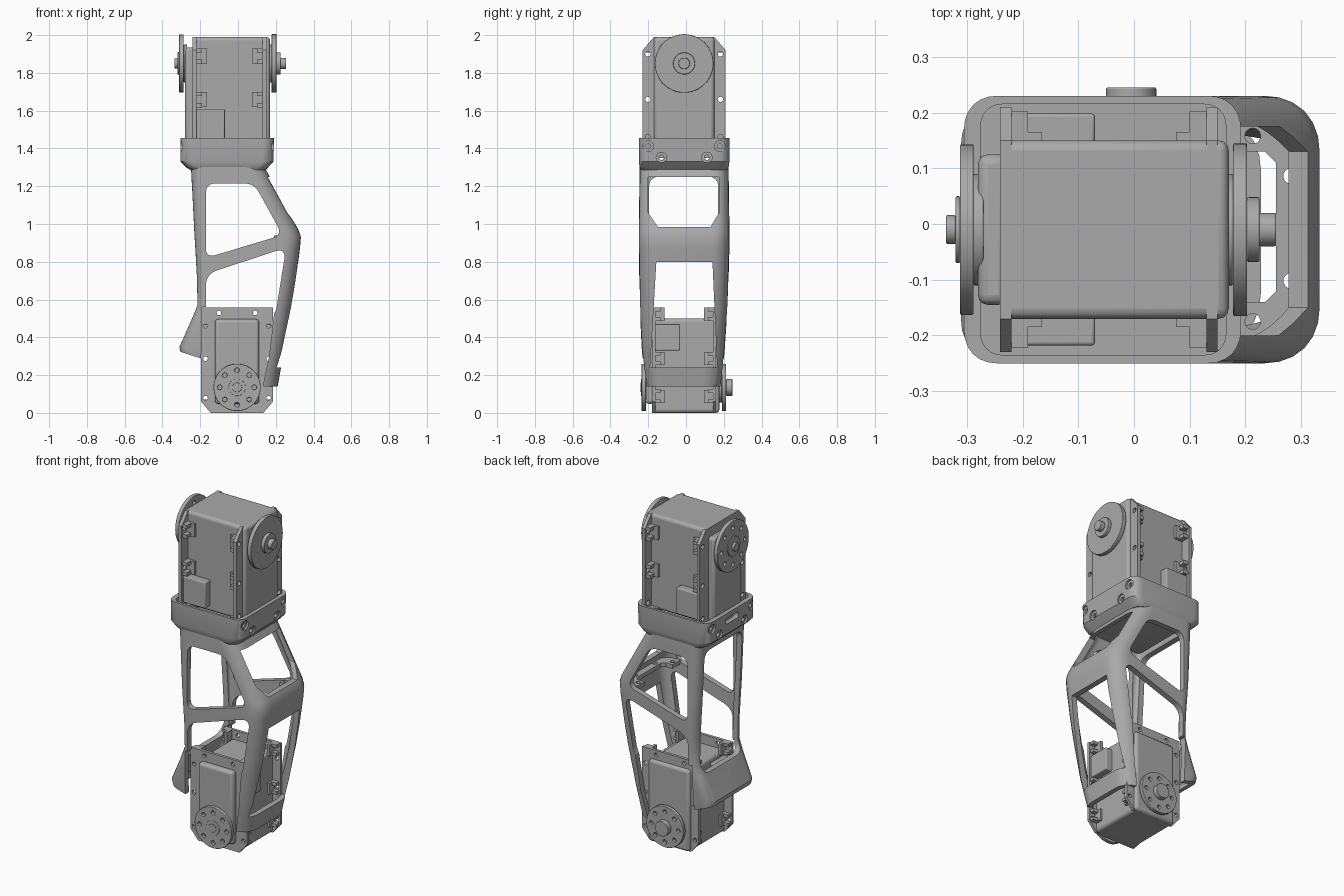
import bpy, bmesh
from math import sin, cos, pi, radians
from mathutils import Matrix, Vector

if "Cube" in bpy.data.objects:
    bpy.data.objects.remove(bpy.data.objects["Cube"])

grey = bpy.data.materials.new("plain grey")
grey.use_nodes = True
grey.diffuse_color = (0.4, 0.4, 0.4, 1)
grey.node_tree.nodes["Principled BSDF"].inputs["Base Color"].default_value = (0.4, 0.4, 0.4, 1)


# ---------- profiles ----------
def rect(a0, a1, b0, b1):
    return [(a0, b0), (a1, b0), (a1, b1), (a0, b1)]


def circle(a, b, r, n=32):
    return [(a + r * cos(2 * pi * i / n), b + r * sin(2 * pi * i / n)) for i in range(n)]


def rounded(points, radius, steps=6):
    """Round every corner; radius is one number or one per corner."""
    out, n = [], len(points)
    for i in range(n):
        p, q, s = Vector(points[i]), Vector(points[i - 1]), Vector(points[(i + 1) % n])
        r = radius[i] if isinstance(radius, (list, tuple)) else radius
        a = p + (q - p).normalized() * min(r, 0.45 * (q - p).length)
        b = p + (s - p).normalized() * min(r, 0.45 * (s - p).length)
        for k in range(steps + 1):
            t = k / steps
            w = 2 * t * (1 - t) * 0.83   # weight pulls the curve close to an arc
            out.append(tuple((a * (1 - t) ** 2 + p * w + b * t ** 2) / ((1 - t) ** 2 + w + t ** 2)))
    return out


# ---------- solids ----------
def place(axis, a, b, t):
    return {"x": (t, a, b), "y": (a, t, b), "z": (a, b, t)}[axis]


def skin(bm, rings):
    """Join rings of points into a closed solid."""
    loops = [[bm.verts.new(p) for p in ring] for ring in rings]
    n = len(loops[0])
    for low, high in zip(loops, loops[1:]):
        for i in range(n):
            bm.faces.new((low[i], low[(i + 1) % n], high[(i + 1) % n], high[i]))
    bm.faces.new(loops[0][::-1])
    bm.faces.new(loops[-1])


def finish(bm, name):
    bmesh.ops.recalc_face_normals(bm, faces=bm.faces[:])
    mesh = bpy.data.meshes.new(name)
    bm.to_mesh(mesh)
    bm.free()
    mesh.materials.append(grey)
    obj = bpy.data.objects.new(name, mesh)
    bpy.context.collection.objects.link(obj)
    return obj


def prism(name, axis, profiles, lo, hi, bevel=0):
    bm = bmesh.new()
    for profile in profiles:
        skin(bm, [[place(axis, a, b, t) for a, b in profile] for t in (lo, hi)])
    obj = finish(bm, name)
    if bevel:
        mod = obj.modifiers.new("soft edges", "BEVEL")
        mod.width, mod.segments, mod.limit_method = bevel, 3, "ANGLE"
    return obj


def loft(name, sections, inset=0.0, radii=(0.06, 0.1)):
    """Stack rounded rectangles given as z, x0, x1, y0, y1."""
    bm = bmesh.new()
    rl, rr = (max(r - inset, 0.02) for r in radii)
    skin(bm, [[(x, y, z) for x, y in rounded(
        rect(x0 + inset, x1 - inset, y0 + inset, y1 - inset), (rl, rr, rr, rl))]
        for z, x0, x1, y0, y1 in sections])
    return finish(bm, name)


def subtract(obj, cutter):
    cutter.hide_render = True
    mod = obj.modifiers.new("cut", "BOOLEAN")
    mod.operation, mod.solver, mod.object = "DIFFERENCE", "EXACT", cutter
    bpy.context.view_layer.objects.active = obj
    bpy.ops.object.modifier_apply(modifier=mod.name)
    bpy.data.objects.remove(cutter)


def cut(obj, axis, profiles, lo, hi):
    subtract(obj, prism("cutter", axis, profiles, lo, hi))


# ---------- servo: x depth, y width, z measured from the output end ----------
def servo(name, matrix):
    parts = [prism(name + "_body", "x", [rect(-0.16, 0.16, 0, 0.575)], -0.195, 0.215, 0.018),
             prism(name + "_cap", "x", [rect(-0.135, 0.135, 0.055, 0.57)], -0.235, -0.18, 0.018)]
    outline = [(-0.16, 0), (0.16, 0), (0.22, 0.07), (0.22, 0.64), (-0.22, 0.64), (-0.22, 0.07)]
    holes = [circle(s * 0.192, h, 0.014, 16) for s in (-1, 1) for h in (0.09, 0.33, 0.53)]
    holes += [circle(s * 0.11, 0.608, 0.014, 16) for s in (-1, 1)]
    for side, label in ((-1, "rear"), (1, "output")):
        lo, hi = sorted((side * 0.175, side * 0.195))
        flange = prism(f"{name}_{label}_flange", "x", [outline], lo, hi)
        cut(flange, "x", holes, lo - 0.1, hi + 0.1)
        parts.append(flange)
        # clips that hold the flange to the body
        lo, hi = sorted((side * 0.145, side * 0.176))
        blocks = [rect(*sorted((s * 0.155, s * w)), h, h + d)
                  for s in (-1, 1) for h in (0.06, 0.29, 0.56)
                  for w, d in ((0.212, 0.022),)]
        blocks += [rect(*sorted((s * 0.155, s * 0.212)), h, h + 0.022)
                   for s in (-1, 1) for h in (0.12, 0.35, 0.618)]
        parts.append(prism(f"{name}_{label}_clips", "x", blocks, lo, hi))
        lo, hi = sorted((side * 0.12, side * 0.176))
        webs = [rect(*sorted((s * 0.155, s * 0.175)), h, h + 0.08)
                for s in (-1, 1) for h in (0.06, 0.29, 0.56)]
        parts.append(prism(f"{name}_{label}_clip_webs", "x", webs, lo, hi))
    parts.append(prism(name + "_connectors", "x",
                       [rect(*sorted((s * 0.15, s * 0.208)), 0.38, 0.54) for s in (-1, 1)],
                       -0.176, -0.025, 0.006))
    for part in parts:
        part.data.transform(matrix)
        if matrix.determinant() < 0:
            part.data.flip_normals()


def wheel(name, axis, a, b, start, direction, steps, holes=False):
    """Stepped disc: steps are (radius, distance to end)."""
    prev = 0
    for i, (r, end) in enumerate(steps):
        lo, hi = sorted((start + direction * prev, start + direction * end))
        part = prism(f"{name}_{i}", axis, [circle(a, b, r, 48)], lo, hi, 0.003)
        if holes and i == 1:
            cut(part, axis, [circle(a + r * 0.73 * cos(k * pi / 4), b + r * 0.73 * sin(k * pi / 4),
                                    0.012, 16) for k in range(8)], lo - 0.01, hi + 0.01)
        prev = end


servo("upper_servo", Matrix(((1, 0, 0, -0.045), (0, 1, 0, -0.01), (0, 0, -1, 1.99), (0, 0, 0, 1))))
k = 0.87
servo("lower_servo", Matrix(((0, k, 0, -0.005), (k, 0, 0, -0.01), (0, 0, k, 0), (0, 0, 0, 1))))

wheel("upper_output_disc", "x", -0.01, 1.85, 0.16, 1,
      ((0.10, 0.018), (0.155, 0.043), (0.058, 0.065), (0.03, 0.095)))
wheel("upper_rear_disc", "x", -0.01, 1.85, -0.27, -1,
      ((0.10, 0.018), (0.153, 0.042), (0.06, 0.05), (0.026, 0.067)), True)
wheel("lower_front_disc", "y", -0.005, 0.135, -0.19, -1,
      ((0.08, 0.022), (0.125, 0.045), (0.045, 0.048), (0.025, 0.052)), True)
wheel("lower_back_disc", "y", -0.005, 0.135, 0.165, 1,
      ((0.08, 0.025), (0.125, 0.048), (0.045, 0.08)), True)

# ---------- collar holding the upper servo ----------
collar = loft("collar", [(1.285, -0.25, 0.145, -0.235, 0.215), (1.3, -0.275, 0.16, -0.245, 0.225),
                         (1.33, -0.305, 0.187, -0.25, 0.23), (1.455, -0.305, 0.192, -0.25, 0.23)],
              radii=(0.06, 0.06))
cut(collar, "z", [rounded(rect(-0.275, 0.165, -0.235, 0.215), 0.04)], 1.36, 1.5)
bolts = ((-0.2, 1.412), (0.18, 1.412), (-0.13, 1.352), (0.11, 1.352))
for lo, hi in ((0.178, 0.3), (-0.4, -0.293)):
    cut(collar, "x", [circle(y, z, 0.028, 20) for y, z in bolts], lo, hi)
cut(collar, "x", [circle(y, z, 0.013, 16) for y, z in bolts], -0.5, 0.5)
cut(collar, "x", [rounded(rect(-0.07, 0.05, 1.39, 1.425), 0.01)], -0.4, -0.26)

# ---------- hollow leg frame ----------
sections = [(0.14, -0.28, 0.21, -0.21, 0.185), (0.31, -0.302, 0.24, -0.232, 0.203),
            (0.35, -0.31, 0.247, -0.235, 0.206), (0.5, -0.243, 0.273, -0.242, 0.216),
            (0.57, -0.216, 0.285, -0.245, 0.221), (0.7, -0.217, 0.306, -0.247, 0.225),
            (0.87, -0.226, 0.328, -0.25, 0.23), (0.93, -0.23, 0.333, -0.25, 0.23),
            (0.97, -0.232, 0.32, -0.25, 0.23), (1.32, -0.25, 0.13, -0.245, 0.225)]
frame = loft("leg_frame", sections)
inner = [(0.1,) + sections[0][1:]] + sections[1:-1] + [(1.34,) + sections[-1][1:]]
subtract(frame, loft("hollow", inner, 0.035))
# front and back windows, then the clearance around the lower servo
upper_window = [(-0.17, 0.82), (0.235, 0.942), (0.085, 1.215), (-0.17, 1.215)]
lower_window = [(-0.17, 0.5), (0.195, 0.5), (0.255, 0.875), (-0.17, 0.735)]
clearance = [(-0.4, 0.36), (-0.31, 0.325), (-0.195, 0.288), (-0.19, 0.56), (0.195, 0.56),
             (0.165, 0.3), (0.135, 0.16), (0.135, 0.05), (-0.4, 0.05)]
for profile in (rounded(upper_window, 0.05), rounded(lower_window, 0.06), clearance):
    cut(frame, "y", [profile], -0.4, 0.4)
# side windows
cut(frame, "x", [[(-0.15, 0.985), (0.13, 0.985), (0.175, 1.06), (0.175, 1.25),
                  (-0.2, 1.25), (-0.2, 1.06)]], 0, 0.5)
cut(frame, "x", [[(-0.19, 0.24), (0.165, 0.24), (0.14, 0.8), (-0.157, 0.8)]], 0.1, 0.5)
cut(frame, "x", [rounded(rect(-0.195, 0.17, 0.5, 1.25), 0.05)], -0.5, 0)

# ---------- shelf inside the knee ----------
shelf = prism("knee_shelf", "z", [[(0.19, -0.22), (0.26, -0.22), (0.312, -0.16), (0.312, 0.14),
                                   (0.26, 0.2), (0.19, 0.2), (0.19, 0.13), (0.235, 0.13),
                                   (0.255, 0.11), (0.255, -0.12), (0.235, -0.14), (0.19, -0.14)]],
              0.915, 0.94)
cut(shelf, "z", [circle(0.282, y, 0.014, 20) for y in (-0.102, 0.086)]
    + [circle(0.213, y, 0.014, 20) for y in (-0.175, 0.158)], 0.8, 1.0)

# ---------- smooth the round faces, keep edges crisp ----------
bpy.ops.object.select_all(action="DESELECT")
for obj in bpy.data.objects:
    if obj.type == "MESH" and grey.name in obj.data.materials:
        obj.select_set(True)
        bpy.context.view_layer.objects.active = obj
bpy.ops.object.shade_smooth_by_angle(angle=radians(30))
